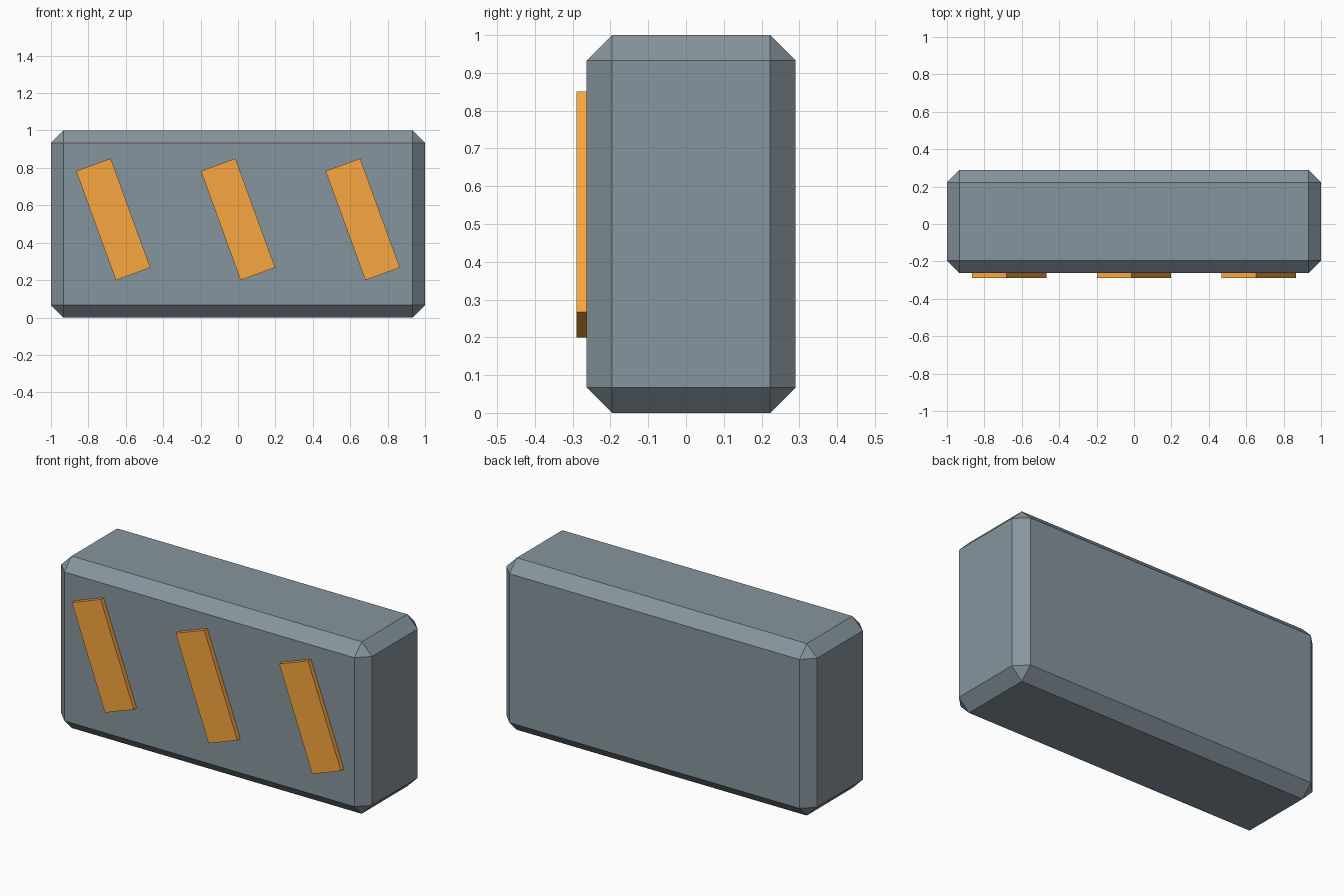
import bpy
from math import radians

if "Cube" in bpy.data.objects:
    bpy.data.objects.remove(bpy.data.objects["Cube"])


def material(name, color):
    mat = bpy.data.materials.new(name)
    mat.diffuse_color = (*color, 1)
    mat.use_nodes = True
    mat.node_tree.nodes["Principled BSDF"].inputs["Base Color"].default_value = mat.diffuse_color
    return mat


def box(name, size, location, mat, angle=0.0):
    bpy.ops.mesh.primitive_cube_add(size=1, location=location)
    obj = bpy.context.object
    obj.name = name
    obj.scale = size
    bpy.ops.object.transform_apply(location=False, rotation=False, scale=True)
    obj.rotation_euler.y = radians(angle)
    obj.data.materials.append(mat)
    return obj


slate = material("slate", (0.24, 0.30, 0.34))
orange = material("orange", (0.95, 0.39, 0.05))

# Chamfered barrier block
body = box("barrier_block", (2, 0.553, 1), (0, 0.0135, 0.5), slate)
bevel = body.modifiers.new("chamfer", 'BEVEL')
bevel.width = 0.067
bevel.segments = 1

# Slanted warning stripes on the front
for i in range(3):
    box(f"warning_stripe_{i + 1}", (0.197, 0.05, 0.621),
        ((i - 1) * 0.667, -0.265, 0.525), orange, -20)
